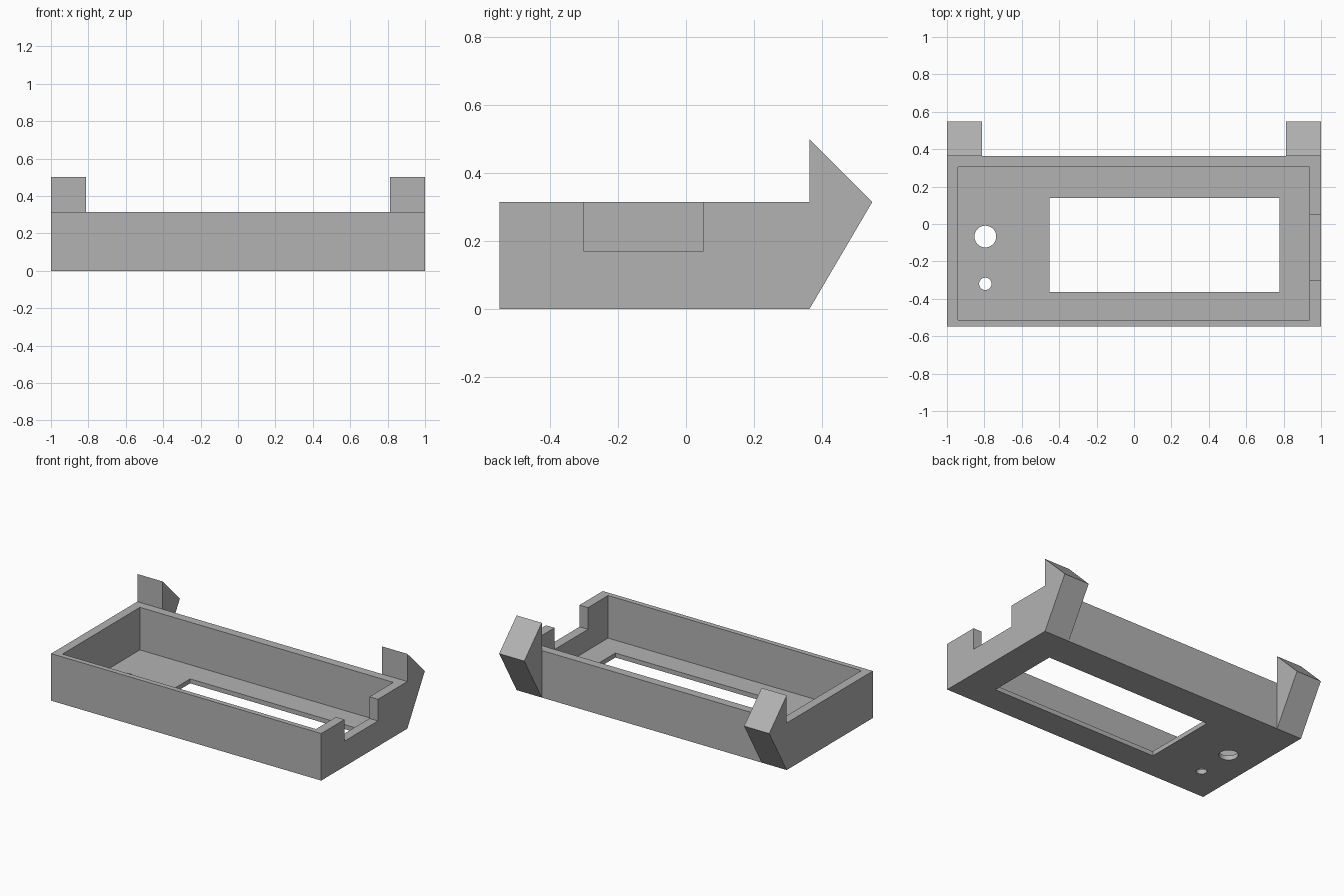
import bpy
import bmesh

cube = bpy.data.objects.get("Cube")
if cube:
    bpy.data.objects.remove(cube, do_unlink=True)

grey = bpy.data.materials.new("plain grey")
grey.use_nodes = True
colour = (0.45, 0.45, 0.45, 1)
grey.diffuse_color = colour
grey.node_tree.nodes["Principled BSDF"].inputs["Base Color"].default_value = colour


def prism(name, profile, axis, start, end):
    """Extrude a closed 2D profile along x or z."""
    bm = bmesh.new()
    place = (lambda a, b: (start, a, b)) if axis == "x" else (lambda a, b: (a, b, start))
    face = bm.faces.new([bm.verts.new(place(a, b)) for a, b in profile])
    out = bmesh.ops.extrude_face_region(bm, geom=[face])
    moved = [v for v in out["geom"] if isinstance(v, bmesh.types.BMVert)]
    for v in moved:
        v.co["xyz".index(axis)] = end
    bmesh.ops.recalc_face_normals(bm, faces=bm.faces)
    mesh = bpy.data.meshes.new(name)
    bm.to_mesh(mesh)
    bm.free()
    mesh.materials.append(grey)
    obj = bpy.data.objects.new(name, mesh)
    bpy.context.collection.objects.link(obj)
    return obj


def box(name, x0, x1, y0, y1, z0, z1):
    return prism(name, [(x0, y0), (x1, y0), (x1, y1), (x0, y1)], "z", z0, z1)


def drill(name, x, y, radius):
    bpy.ops.mesh.primitive_cylinder_add(vertices=48, radius=radius, depth=0.3, location=(x, y, 0))
    obj = bpy.context.object
    obj.name = name
    obj.data.materials.append(grey)
    return obj


# Open tray
back, height, floor = 0.363, 0.315, 0.03
tray = box("tray", -1, 1, -0.548, back, 0, height)

# Cavity, display window, side notch and round holes
cutters = [
    box("cavity_cutter", -0.94, 0.937, -0.514, 0.305, floor, 0.6),
    box("window_cutter", -0.452, 0.778, -0.364, 0.139, -0.1, 0.1),
    box("notch_cutter", 0.85, 1.1, -0.302, 0.052, 0.17, 0.6),
    drill("large_hole_cutter", -0.795, -0.067, 0.058),
    drill("small_hole_cutter", -0.795, -0.32, 0.033),
]
for cutter in cutters:
    mod = tray.modifiers.new(cutter.name, "BOOLEAN")
    mod.operation = "DIFFERENCE"
    mod.solver = "EXACT"
    mod.object = cutter

# Apply the cuts and drop the cutters
graph = bpy.context.evaluated_depsgraph_get()
graph.update()
cut_mesh = bpy.data.meshes.new_from_object(tray.evaluated_get(graph))
tray.modifiers.clear()
tray.data = cut_mesh
for cutter in cutters:
    bpy.data.objects.remove(cutter, do_unlink=True)

# Pointed mounting lugs on the rear corners
lug_profile = [(back, 0), (0.548, height), (back, 0.5)]
prism("left_lug", lug_profile, "x", 0.814, 1)
prism("right_lug", lug_profile, "x", -1, -0.814)
